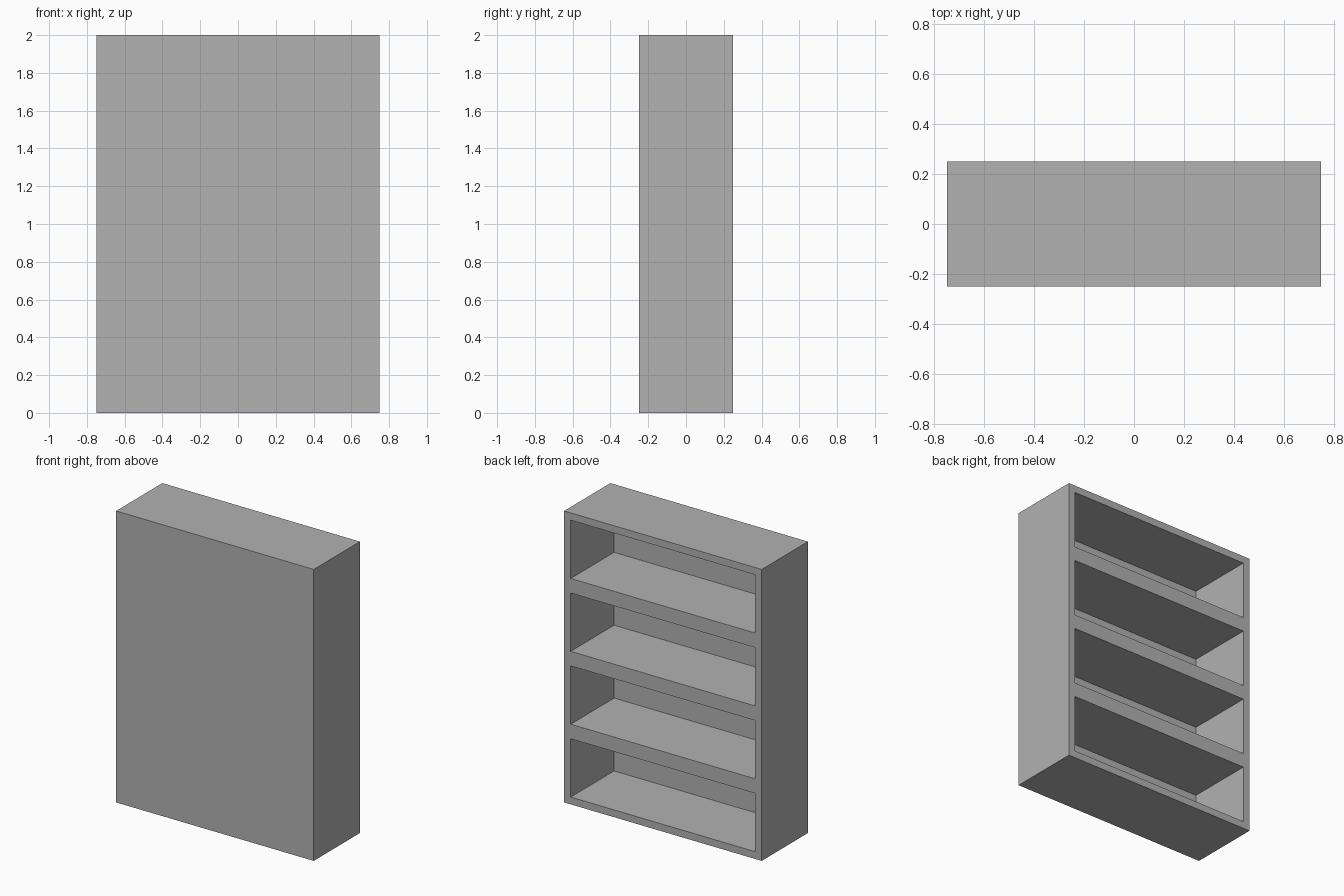
import bpy
import bmesh
from mathutils import Matrix, Vector

cube = bpy.data.objects.get("Cube")
if cube:
    bpy.data.objects.remove(cube, do_unlink=True)

WIDTH, DEPTH, HEIGHT = 1.5, 0.5, 2.0
BAYS = 4
BOARD = 0.05    # frame thickness, and half a shelf
PANEL = 0.03    # thickness of the closed front panel

# Single grey finish
grey = bpy.data.materials.new("plain grey")
grey.use_nodes = True
colour = (0.445, 0.445, 0.445, 1.0)
grey.diffuse_color = colour
grey.node_tree.nodes["Principled BSDF"].inputs["Base Color"].default_value = colour

# Solid block for the case
bm = bmesh.new()
bmesh.ops.create_cube(bm, size=1.0, matrix=Matrix.Translation((0, 0, HEIGHT / 2))
                      @ Matrix.Diagonal((WIDTH, DEPTH, HEIGHT, 1)))

# Split the block into equal bays
for i in range(1, BAYS):
    bmesh.ops.bisect_plane(bm, geom=bm.verts[:] + bm.edges[:] + bm.faces[:],
                           plane_co=(0, 0, HEIGHT * i / BAYS), plane_no=(0, 0, 1))
bm.normal_update()

# Inset the open side of each bay and push it in to leave frame and shelves
openings = [f for f in bm.faces if f.normal.y > 0.9]
bmesh.ops.inset_individual(bm, faces=openings, thickness=BOARD, use_even_offset=True)
pushed = bmesh.ops.extrude_discrete_faces(bm, faces=openings)["faces"]
bmesh.ops.translate(bm, verts=list({v for f in pushed for v in f.verts}),
                    vec=Vector((0, PANEL - DEPTH, 0)))

# Merge flat neighbours so the boards read as whole pieces
bmesh.ops.dissolve_limit(bm, angle_limit=0.01, verts=bm.verts[:], edges=bm.edges[:])
bmesh.ops.recalc_face_normals(bm, faces=bm.faces[:])

mesh = bpy.data.meshes.new("bookcase")
bm.to_mesh(mesh)
bm.free()
mesh.materials.append(grey)
bookcase = bpy.data.objects.new("bookcase", mesh)
bpy.context.collection.objects.link(bookcase)
